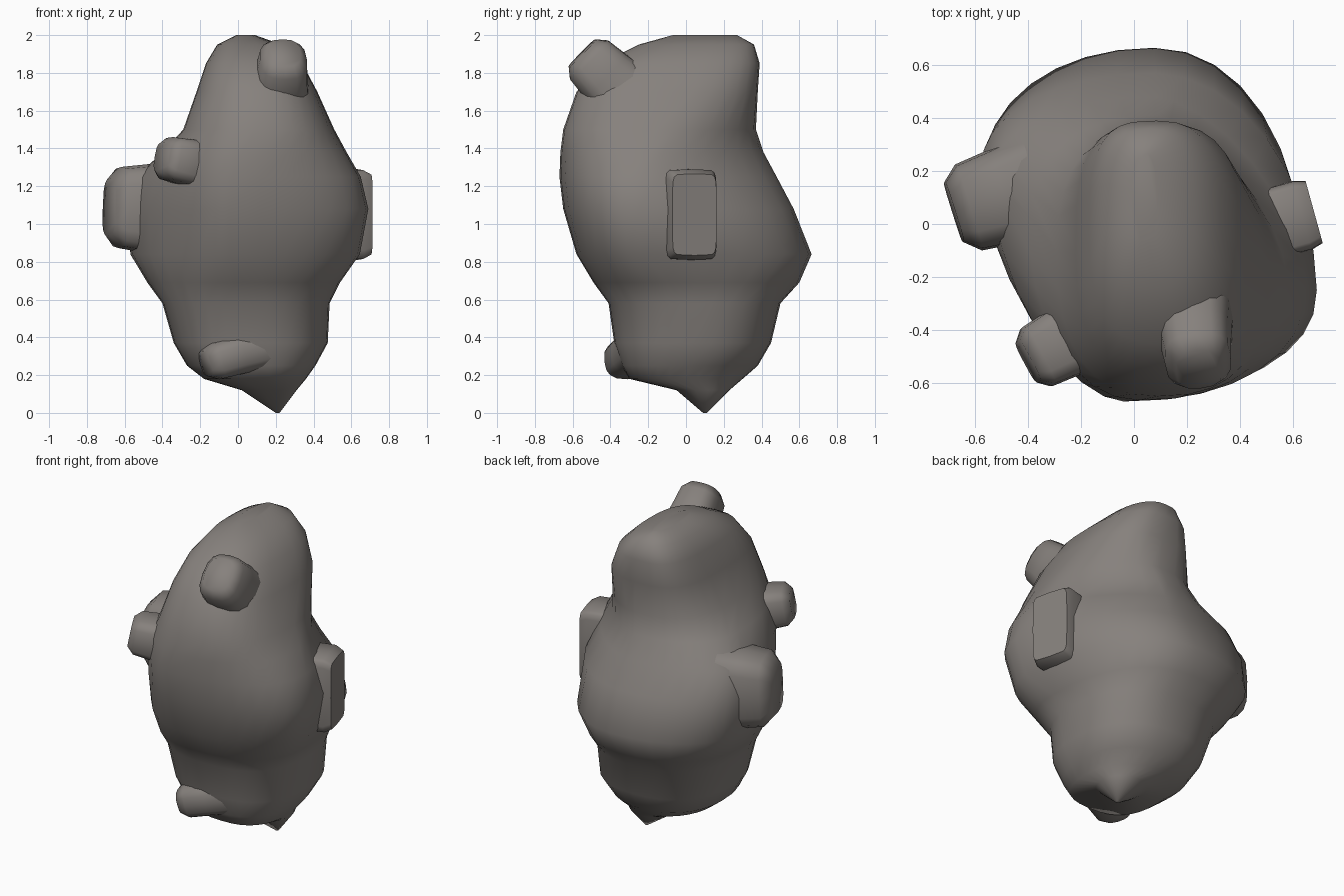
import bpy, bmesh, math
from mathutils import Vector

if "Cube" in bpy.data.objects:
    bpy.data.objects.remove(bpy.data.objects["Cube"])

mat = bpy.data.materials.new("warm grey stone")
mat.diffuse_color = (0.24, 0.22, 0.205, 1)
mat.use_nodes = True
mat.node_tree.nodes["Principled BSDF"].inputs["Base Color"].default_value = mat.diffuse_color

def finish(name, bm, angle):
    bmesh.ops.recalc_face_normals(bm, faces=bm.faces[:])
    me = bpy.data.meshes.new(name)
    bm.to_mesh(me)
    bm.free()
    ob = bpy.data.objects.new(name, me)
    bpy.context.collection.objects.link(ob)
    me.materials.append(mat)
    bpy.context.view_layer.objects.active = ob
    ob.select_set(True)
    bpy.ops.object.shade_smooth_by_angle(angle=math.radians(angle))
    ob.select_set(False)
    return ob

def quarter_outline(l, r, f, b, k, ne, nw, steps=8):
    """Outline of four superellipse quarters; k shifts the extreme points."""
    mx, my = (l + r) / 2, (f + b) / 2
    mix = lambda p, q: p + (q - p) * k
    bx, fx = mix(mx, 0.08), mix(mx, -0.05)
    ly, ry = mix(my, 0.20), mix(my, -0.25)
    quarters = [(bx, ry, r - bx, b - ry, ne, 0),
                (bx, ly, bx - l, b - ly, nw, 1),
                (fx, ly, fx - l, ly - f, mix(2.6, 1.6), 2),
                (fx, ry, r - fx, ry - f, mix(2.6, 2.2), 3)]
    pts = []
    for cx, cy, a, h, p, q in quarters:
        for i in range(steps):
            t = math.pi / 2 * (q + i / steps)
            c, s = math.cos(t), math.sin(t)
            pts.append((cx + a * math.copysign(abs(c) ** (2 / p), c),
                        cy + h * math.copysign(abs(s) ** (2 / p), s)))
    return pts

def skin(bm, rings):
    n = len(rings[0])
    for a, b in zip(rings, rings[1:]):
        for i in range(n):
            j = (i + 1) % n
            bm.faces.new((a[i], a[j], b[j], b[i]))
    bm.faces.new(rings[0])
    bm.faces.new(rings[-1])

# lumpy body: height, left, right, front, back, shift, roundness of both back corners
levels = [
    (0.00, 0.20, 0.22, 0.09, 0.11, 0, 2, 2),
    (0.12, 0.02, 0.31, -0.05, 0.23, 0, 2, 2),
    (0.18, -0.18, 0.36, -0.30, 0.30, 0, 2, 2),
    (0.25, -0.27, 0.41, -0.34, 0.38, 0, 2.2, 2.2),
    (0.37, -0.34, 0.475, -0.38, 0.45, 0, 2.3, 2.3),
    (0.58, -0.40, 0.485, -0.41, 0.50, 0.1, 2.3, 2.3),
    (0.69, -0.48, 0.54, -0.49, 0.60, 0.5, 2.2, 2.2),
    (0.84, -0.57, 0.645, -0.58, 0.665, 0.9, 2.1, 2.1),
    (1.08, -0.58, 0.69, -0.65, 0.57, 1, 1.9, 2.1),
    (1.25, -0.54, 0.65, -0.67, 0.48, 0.9, 1.6, 2.1),
    (1.38, -0.40, 0.575, -0.665, 0.41, 0.5, 1.5, 2.2),
    (1.50, -0.29, 0.51, -0.65, 0.37, 0.1, 1.8, 2.6),
    (1.70, -0.22, 0.42, -0.58, 0.38, 0, 2.6, 3.2),
    (1.85, -0.17, 0.34, -0.45, 0.39, 0, 2.6, 3.2),
    (1.95, -0.11, 0.23, -0.25, 0.36, 0, 2.4, 2.8),
    (2.00, -0.01, 0.09, -0.07, 0.27, 0, 2, 2),
]
bm = bmesh.new()
skin(bm, [[bm.verts.new((x, y, z)) for x, y in quarter_outline(*row)]
          for z, *row in levels])
finish("body", bm, 60)

def stub(name, base, tip, width, height, power=3.5, flare=1.0, end=0.7):
    """Short blunt branch from base to tip with a slightly domed end."""
    base, tip = Vector(base), Vector(tip)
    d = (tip - base).normalized()
    side = d.cross(Vector((0, 0, 1))).normalized()
    up = side.cross(d)
    length = (tip - base).length
    bm = bmesh.new()
    rs = []
    for t, s in ((0, flare), (length * 0.6, 1 + (flare - 1) * 0.25),
                 (length * 0.88, 1), (length, end)):
        ring = []
        for i in range(16):
            a = 2 * math.pi * i / 16
            c, w = math.cos(a), math.sin(a)
            x = math.copysign(abs(c) ** (2 / power), c)
            y = math.copysign(abs(w) ** (2 / power), w)
            ring.append(bm.verts.new(base + d * t + side * x * s * width / 2
                                     + up * y * s * height / 2))
        rs.append(ring)
    skin(bm, rs)
    finish(name, bm, 60)

stub("left_branch", (-0.22, 0.19, 1.07), (-0.68, 0.045, 1.09), 0.34, 0.43, 3.5, 1.35)
stub("front_left_branch", (-0.10, -0.36, 1.29), (-0.40, -0.52, 1.355), 0.25, 0.23, 3.5, 1.3)
stub("top_front_branch", (0.21, -0.24, 1.60), (0.245, -0.55, 1.905), 0.25, 0.29, 2.8, 1.4)
stub("right_branch", (0.30, -0.06, 1.05), (0.68, 0.045, 1.05), 0.27, 0.48, 8, 1.0, 0.9)
stub("lower_front_branch", (0.24, -0.18, 0.38), (-0.17, -0.34, 0.26), 0.24, 0.20, 2.8, 1.25)
